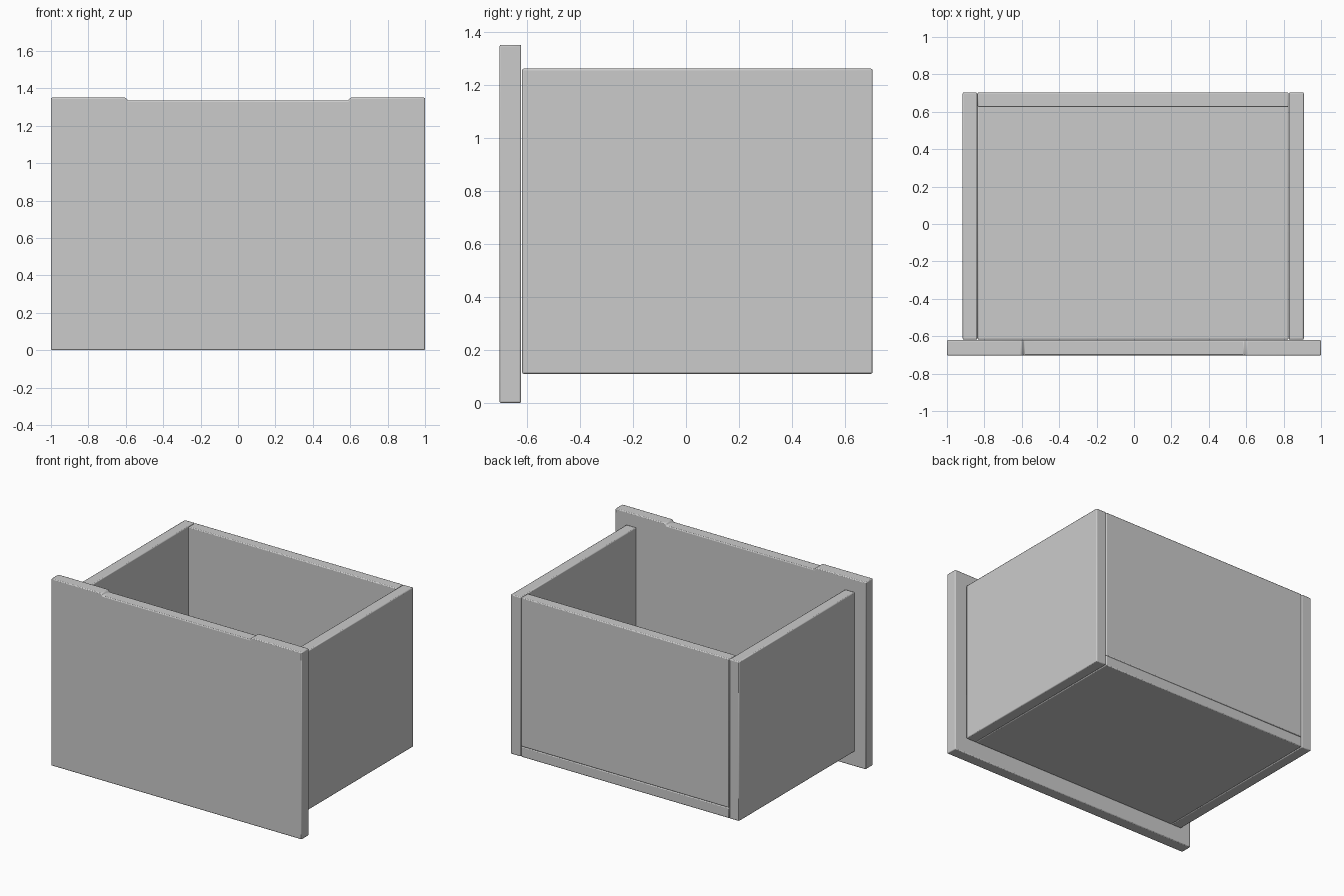
import bpy, bmesh

if "Cube" in bpy.data.objects:
    bpy.data.objects.remove(bpy.data.objects["Cube"])


def finish(name, bm, width):
    """Turn a bmesh into a smooth-shaded object with softly rounded edges."""
    bmesh.ops.recalc_face_normals(bm, faces=bm.faces)
    mesh = bpy.data.meshes.new(name)
    bm.to_mesh(mesh)
    bm.free()
    obj = bpy.data.objects.new(name, mesh)
    bpy.context.collection.objects.link(obj)
    bevel = obj.modifiers.new("rounded_edges", 'BEVEL')
    bevel.width = width
    bevel.segments = 2
    bevel.limit_method = 'ANGLE'
    bpy.ops.object.select_all(action='DESELECT')
    obj.select_set(True)
    bpy.context.view_layer.objects.active = obj
    bpy.ops.object.shade_smooth_by_angle()
    return obj


def panel(name, outline, y0, y1, width=0.006):
    """Extrude an x-z outline from y0 to y1."""
    bm = bmesh.new()
    face = bm.faces.new([bm.verts.new((x, y0, z)) for x, z in outline])
    ext = bmesh.ops.extrude_face_region(bm, geom=[face])
    moved = [v for v in ext["geom"] if isinstance(v, bmesh.types.BMVert)]
    bmesh.ops.translate(bm, verts=moved, vec=(0, y1 - y0, 0))
    return finish(name, bm, width)


def board(name, x, y, z):
    return panel(name, [(x[0], z[0]), (x[1], z[0]), (x[1], z[1]), (x[0], z[1])], *y)


BACK, INNER = 0.703, -0.618
LOW, HIGH = 0.11, 1.26
FLOOR_TOP = LOW + 0.075

# Drawer front with a shallow dip along its top edge
half = [(1, 0), (1, 1.35), (0.6, 1.35), (0.588, 1.334)]
panel("drawer_front", half + [(-x, z) for x, z in reversed(half)], -0.703, -0.621)

# Side walls
board("left_side", (-0.916, -0.838), (INNER, BACK), (LOW, HIGH))
board("right_side", (0.828, 0.908), (INNER, BACK), (LOW, HIGH))

# Back wall standing on the floor board
board("back_wall", (-0.836, 0.826), (0.626, BACK), (FLOOR_TOP, HIGH))
board("floor_board", (-0.836, 0.826), (INNER, BACK), (LOW, FLOOR_TOP))
